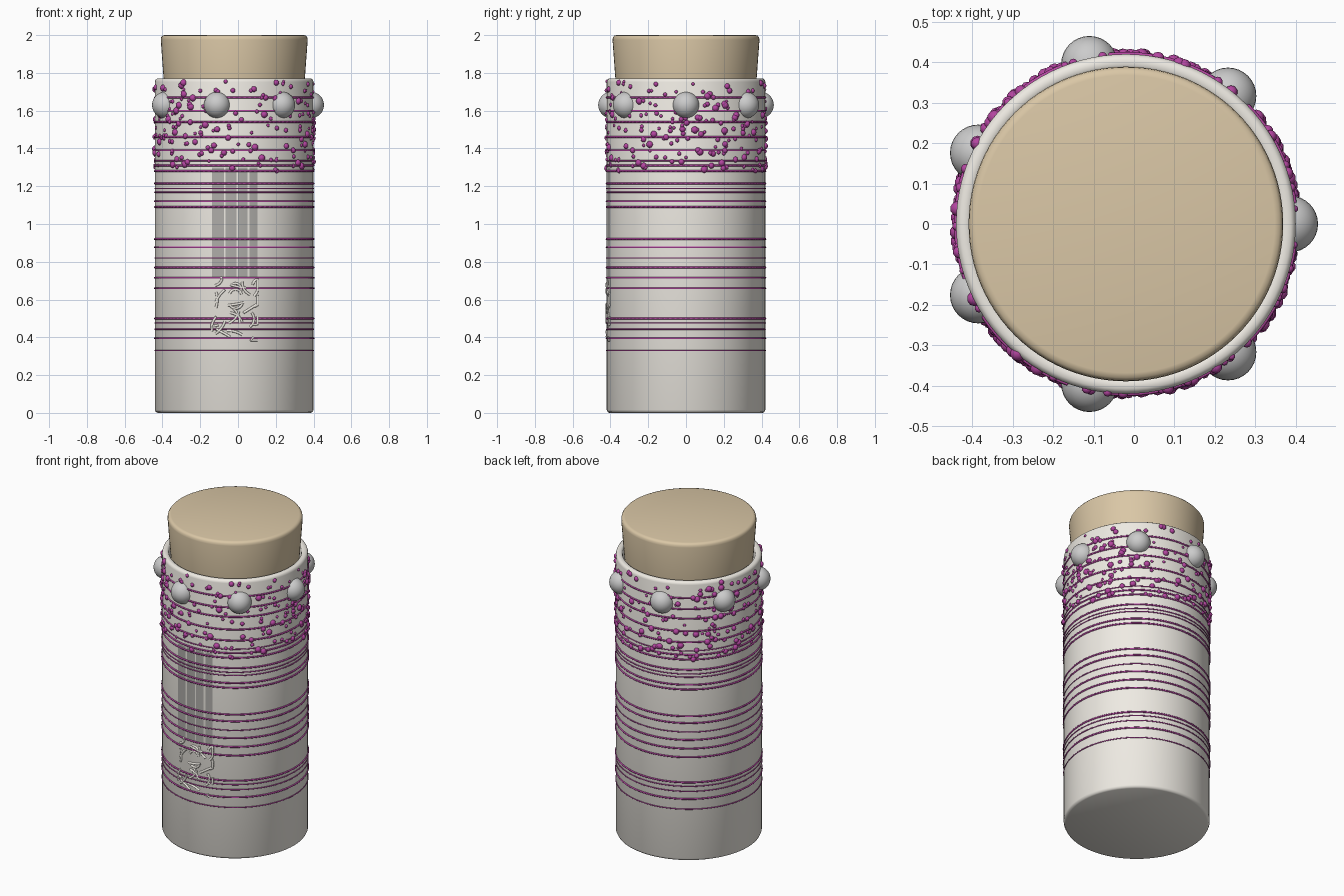
import bpy, bmesh, math, random
from mathutils import Matrix, Vector

if "Cube" in bpy.data.objects:
    bpy.data.objects.remove(bpy.data.objects["Cube"])

random.seed(7)
CX, R = -0.02, 0.42      # jar axis offset and outer radius


def material(name, rgb):
    m = bpy.data.materials.new(name)
    m.diffuse_color = (*rgb, 1)
    m.use_nodes = True
    m.node_tree.nodes["Principled BSDF"].inputs["Base Color"].default_value = m.diffuse_color
    return m


CREAM = material("cream_glaze", (0.86, 0.83, 0.77))
SHADE = material("shaded_glaze", (0.42, 0.41, 0.39))
CORK = material("cork", (0.70, 0.57, 0.38))
PINK = material("magenta", (0.45, 0.06, 0.35))


def finish(bm, name, mat=None, angle=35):
    bmesh.ops.recalc_face_normals(bm, faces=bm.faces)
    me = bpy.data.meshes.new(name)
    bm.to_mesh(me)
    bm.free()
    ob = bpy.data.objects.new(name, me)
    bpy.context.collection.objects.link(ob)
    if mat:
        me.materials.append(mat)
    bpy.ops.object.select_all(action='DESELECT')
    ob.select_set(True)
    bpy.context.view_layer.objects.active = ob
    bpy.ops.object.shade_smooth_by_angle(angle=math.radians(angle))
    return ob


def add_lathe(bm, profile, segs=96, closed=False):
    rings = []
    for r, z in profile:
        rings.append([bm.verts.new((CX + r * math.cos(2 * math.pi * i / segs),
                                    r * math.sin(2 * math.pi * i / segs), z))
                      for i in range(segs)])
    pairs = list(zip(rings, rings[1:]))
    if closed:
        pairs.append((rings[-1], rings[0]))
    for a, b in pairs:
        for i in range(segs):
            j = (i + 1) % segs
            bm.faces.new((a[i], a[j], b[j], b[i]))
    if not closed:
        bm.faces.new(rings[0][::-1])
        bm.faces.new(rings[-1])


def on_wall(u, z, r=R):
    """Point on the front of the wall, u measured sideways from the axis."""
    a = u / R
    return Vector((CX + r * math.sin(a), -r * math.cos(a), z))


# Jar body with rounded foot and lip, and a mouth that takes the stopper
bm = bmesh.new()
add_lathe(bm, [(0.405, 0), (0.415, 0.005), (R, 0.016), (R, 1.752), (0.417, 1.763),
               (0.408, 1.77), (0.392, 1.77), (0.384, 1.765), (0.38, 1.752), (0.37, 1.6)])
finish(bm, "jar_body", CREAM, 50)

# Tapered stopper
bm = bmesh.new()
add_lathe(bm, [(0.36, 1.61), (0.374, 1.77), (0.389, 1.975), (0.387, 1.988),
               (0.38, 1.997), (0.368, 2.0)])
finish(bm, "stopper", CORK, 50)

# Thin painted bands at irregular heights
BANDS = [0.33, 0.395, 0.443, 0.475, 0.50, 0.66, 0.715, 0.77, 0.82, 0.877, 0.92,
         1.09, 1.12, 1.168, 1.188, 1.215, 1.28, 1.31, 1.335, 1.39, 1.46, 1.54,
         1.60, 1.67]
THIN = (0.33, 0.443, 0.475, 0.82, 1.168, 1.188, 1.335)
bm = bmesh.new()
for z in BANDS:
    t = 0.0035 if z in THIN else 0.0055
    add_lathe(bm, [(R + t * math.cos(k * math.pi / 3), z + t * math.sin(k * math.pi / 3))
                   for k in range(6)], closed=True)
finish(bm, "painted_bands", PINK, 80)

# Scattered droplets round the shoulder
bm = bmesh.new()
for _ in range(400):
    a = random.uniform(0, 2 * math.pi)
    z = random.uniform(1.28, 1.755)
    s = random.choice((0.009, 0.011, 0.013, 0.016, 0.019))
    r = R - 0.15 * s
    bmesh.ops.create_icosphere(bm, subdivisions=2, radius=s, matrix=Matrix.Translation(
        (CX + r * math.cos(a), r * math.sin(a), z)))
finish(bm, "droplets", PINK, 80)

# Seven large beads
for k in range(7):
    a = 2 * math.pi * k / 7
    bm = bmesh.new()
    bmesh.ops.create_uvsphere(bm, u_segments=32, v_segments=16, radius=0.07,
                              matrix=Matrix.Translation((CX + 0.405 * math.cos(a),
                                                         0.405 * math.sin(a), 1.63)))
    finish(bm, f"bead_{k + 1}", None, 80)

# Faint upright streaks above the relief panel
bm = bmesh.new()
for u0, u1 in ((-0.12, -0.055), (-0.045, 0.012), (0.02, 0.07), (0.08, 0.125)):
    cols = [u0 + (u1 - u0) * i / 4 for i in range(5)]
    lo = [bm.verts.new(on_wall(u, 0.72, R + 0.001)) for u in cols]
    hi = [bm.verts.new(on_wall(u, 1.30, R + 0.001)) for u in cols]
    for i in range(4):
        bm.faces.new((lo[i], lo[i + 1], hi[i + 1], hi[i]))
finish(bm, "front_streaks", SHADE)

# Abstract raised squiggles forming the relief panel
cu = bpy.data.curves.new("relief_panel", 'CURVE')
cu.dimensions = '3D'
cu.bevel_depth = 0.007
cu.bevel_resolution = 2
cu.use_fill_caps = True
for row in range(6):
    for col in range(4):
        u = -0.09 + 0.064 * col + random.uniform(-0.012, 0.012)
        z = 0.41 + 0.055 * row + random.uniform(-0.012, 0.012)
        h = random.uniform(0, 2 * math.pi)
        bend = random.uniform(-0.4, 0.4)
        pts = []
        for _ in range(8):
            pts.append(on_wall(max(-0.12, min(0.125, u)), max(0.385, min(0.715, z)), R - 0.001))
            u += 0.012 * math.cos(h)
            z += 0.012 * math.sin(h)
            h += bend
        sp = cu.splines.new('POLY')
        sp.points.add(len(pts) - 1)
        for p, co in zip(sp.points, pts):
            p.co = (*co, 1)
cu.materials.append(CREAM)
bpy.context.collection.objects.link(bpy.data.objects.new("relief_panel", cu))
